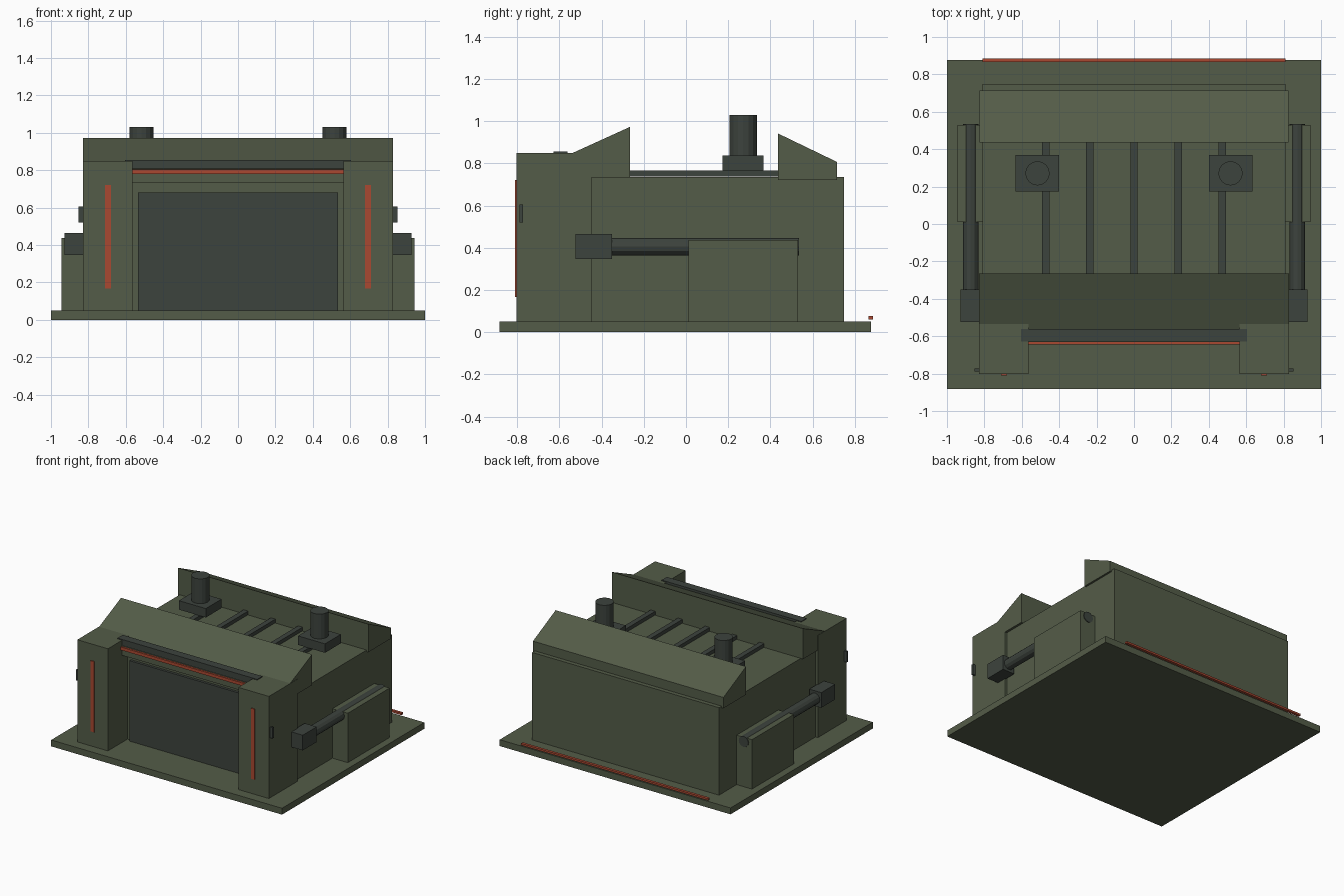
import bpy, bmesh, math
from mathutils import Matrix

if "Cube" in bpy.data.objects:
    bpy.data.objects.remove(bpy.data.objects["Cube"])


def material(name, rgb):
    m = bpy.data.materials.new(name)
    m.diffuse_color = (*rgb, 1)
    m.use_nodes = True
    m.node_tree.nodes["Principled BSDF"].inputs["Base Color"].default_value = m.diffuse_color
    return m


GREEN = material("olive green", (0.088, 0.107, 0.065))
DARK = material("dark gunmetal", (0.046, 0.056, 0.047))
RED = material("rust red", (0.40, 0.066, 0.031))


def finish(name, bm, mat):
    bmesh.ops.recalc_face_normals(bm, faces=bm.faces)
    me = bpy.data.meshes.new(name)
    bm.to_mesh(me)
    bm.free()
    me.materials.append(mat)
    ob = bpy.data.objects.new(name, me)
    bpy.context.collection.objects.link(ob)
    return ob


def box(name, x, y, z, mat):
    bm = bmesh.new()
    bmesh.ops.create_cube(bm, size=1)
    for v in bm.verts:
        v.co = [a + (b - a) * (c + 0.5) for (a, b), c in zip((x, y, z), v.co)]
    return finish(name, bm, mat)


def cylinder(name, center, r, length, axis, sides, mat):
    bm = bmesh.new()
    rot = Matrix.Rotation(math.pi / 2, 4, 'X') if axis == 'Y' else Matrix()
    bmesh.ops.create_cone(bm, cap_ends=True, segments=sides, radius1=r, radius2=r,
                          depth=length, matrix=Matrix.Translation(center) @ rot)
    return finish(name, bm, mat)


def wedge(name, half_width, profile, mat):
    # (y, z) profile extruded along x
    bm = bmesh.new()
    f = bm.faces.new([bm.verts.new((-half_width, y, z)) for y, z in profile])
    new = bmesh.ops.extrude_face_region(bm, geom=[f])["geom"]
    bmesh.ops.translate(bm, vec=(2 * half_width, 0, 0),
                        verts=[g for g in new if isinstance(g, bmesh.types.BMVert)])
    return finish(name, bm, mat)


# Ground slab and main hall
box("base_slab", (-1, 1), (-0.883, 0.877), (0, 0.05), GREEN)
box("main_hall", (-0.81, 0.81), (-0.56, 0.748), (0.05, 0.735), GREEN)
box("bay_door", (-0.535, 0.535), (-0.58, -0.56), (0.05, 0.68), DARK)

# Sloped parapets at front and back of the roof
wedge("front_parapet", 0.828,
      [(-0.63, 0.733), (-0.63, 0.807), (-0.265, 0.973), (-0.265, 0.733)], GREEN)
wedge("rear_parapet", 0.825,
      [(0.435, 0.722), (0.435, 0.942), (0.715, 0.807), (0.715, 0.722)], GREEN)

# Door header and accent strips
box("door_header", (-0.605, 0.605), (-0.627, -0.562), (0.803, 0.856), DARK)
box("header_strip", (-0.565, 0.565), (-0.645, -0.629), (0.78, 0.804), RED)
box("rear_strip", (-0.81, 0.81), (0.865, 0.886), (0.061, 0.076), RED)

# Roof ribs
for i in range(5):
    x = (i - 2) * 0.236
    box(f"roof_rib_{i + 1}", (x - 0.02, x + 0.02), (-0.30, 0.47), (0.738, 0.766), DARK)

# Mirrored parts
for s, side in ((-1, "left"), (1, "right")):
    def span(a, b):
        return tuple(sorted((s * a, s * b)))

    # Gate pillar with light strip and side latch
    box(f"gate_pillar_{side}", span(0.565, 0.83), (-0.803, -0.447), (0.05, 0.85), GREEN)
    box(f"pillar_strip_{side}", span(0.68, 0.71), (-0.81, -0.802), (0.167, 0.72), RED)
    box(f"pillar_latch_{side}", span(0.82, 0.852), (-0.788, -0.773), (0.52, 0.605), DARK)

    # Exhaust stack
    box(f"stack_base_{side}", span(0.40, 0.633), (0.173, 0.368), (0.766, 0.836), DARK)
    cylinder(f"stack_pipe_{side}", (s * 0.516, 0.271, 0.93), 0.065, 0.2, 'Z', 16, DARK)

    # Side housing with ram and ram head
    box(f"side_housing_{side}", span(0.80, 0.943), (0.012, 0.53), (0.05, 0.437), GREEN)
    cylinder(f"side_ram_{side}", (s * 0.873, 0.0925, 0.405), 0.042, 0.885, 'Y', 12, DARK)
    box(f"ram_head_{side}", span(0.823, 0.927), (-0.523, -0.35), (0.346, 0.465), DARK)
